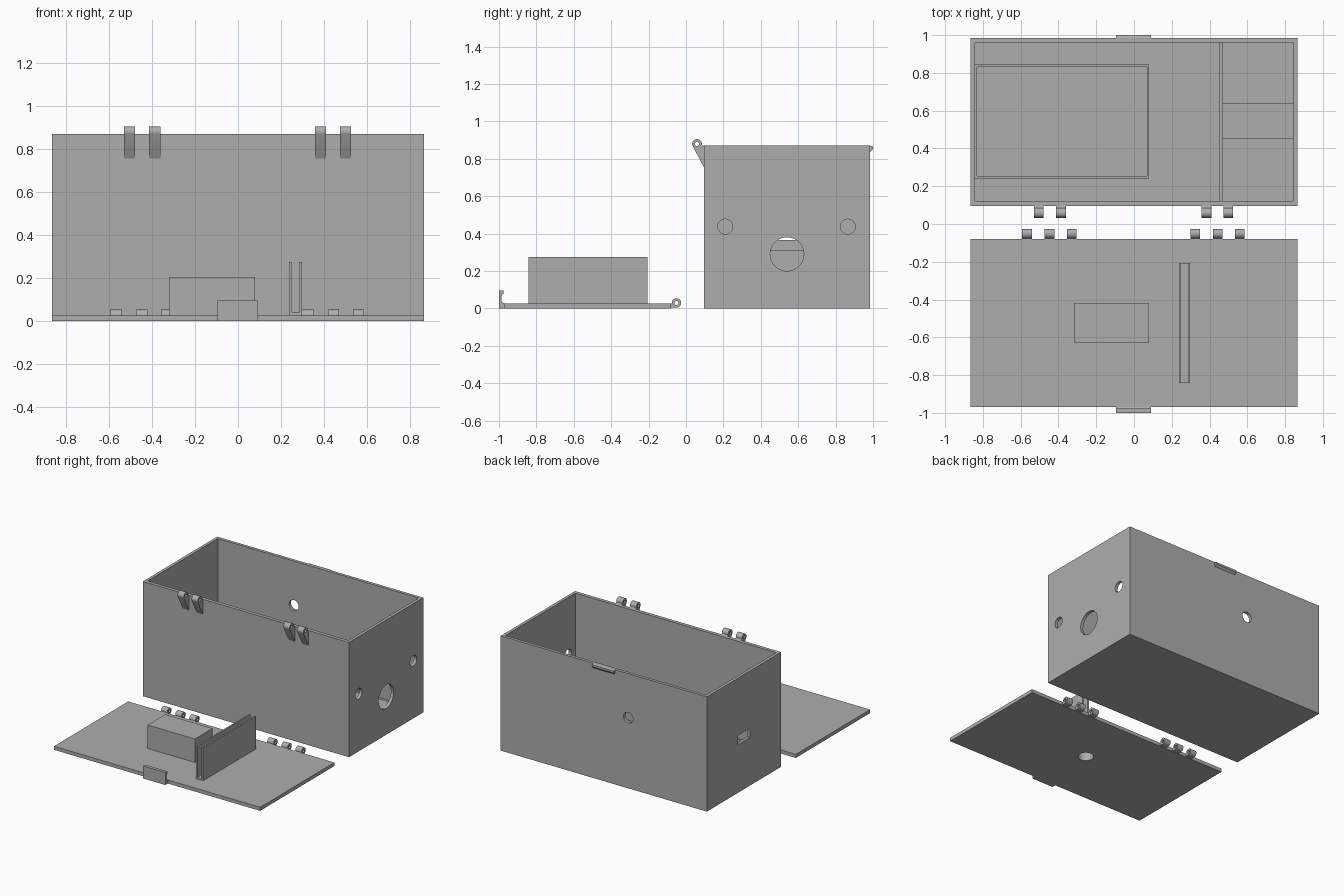
import bpy, bmesh, math
from mathutils import Matrix

if "Cube" in bpy.data.objects:
    bpy.data.objects.remove(bpy.data.objects["Cube"])

grey = bpy.data.materials.new("plain grey")
grey.diffuse_color = (0.42, 0.42, 0.42, 1)
grey.use_nodes = True
grey.node_tree.nodes["Principled BSDF"].inputs["Base Color"].default_value = grey.diffuse_color


def finish(name, bm):
    bmesh.ops.recalc_face_normals(bm, faces=bm.faces)
    me = bpy.data.meshes.new(name)
    bm.to_mesh(me)
    bm.free()
    me.materials.append(grey)
    ob = bpy.data.objects.new(name, me)
    bpy.context.collection.objects.link(ob)
    return ob


def box(name, x0, x1, y0, y1, z0, z1):
    bm = bmesh.new()
    bmesh.ops.create_cube(bm, size=1)
    for v in bm.verts:
        v.co = ((x0 + x1) / 2 + v.co.x * (x1 - x0),
                (y0 + y1) / 2 + v.co.y * (y1 - y0),
                (z0 + z1) / 2 + v.co.z * (z1 - z0))
    return finish(name, bm)


def cylinder(name, centre, r, length, axis):
    bm = bmesh.new()
    rot = {'X': Matrix.Rotation(math.pi / 2, 4, 'Y'),
           'Y': Matrix.Rotation(math.pi / 2, 4, 'X'),
           'Z': Matrix.Identity(4)}[axis]
    bmesh.ops.create_cone(bm, cap_ends=True, segments=40, radius1=r, radius2=r,
                          depth=length, matrix=Matrix.Translation(centre) @ rot)
    return finish(name, bm)


def extrude_x(name, yz, x0, x1):
    bm = bmesh.new()
    f = bm.faces.new([bm.verts.new((x0, y, z)) for y, z in yz])
    g = bmesh.ops.extrude_face_region(bm, geom=[f])
    for v in g['geom']:
        if isinstance(v, bmesh.types.BMVert):
            v.co.x = x1
    return finish(name, bm)


def cut(ob, *cutters):
    for c in cutters:
        m = ob.modifiers.new("cut", 'BOOLEAN')
        m.operation = 'DIFFERENCE'
        m.solver = 'EXACT'
        m.object = c
        dg = bpy.context.evaluated_depsgraph_get()
        me = bpy.data.meshes.new_from_object(ob.evaluated_get(dg))
        ob.modifiers.clear()
        ob.data = me
        bpy.data.objects.remove(c)
    return ob


def arc(cy, cz, r, a0, a1, n=20):
    return [(cy + r * math.cos(math.radians(a0 + (a1 - a0) * i / n)),
             cz + r * math.sin(math.radians(a0 + (a1 - a0) * i / n))) for i in range(n + 1)]


# open case with cable, screw and port holes
case = box("case", -0.865, 0.865, 0.095, 0.985, 0, 0.87)
cut(case,
    box("c", -0.842, 0.842, 0.122, 0.962, 0.025, 1.0),
    cylinder("c", (0.86, 0.54, 0.29), 0.09, 0.1, 'X'),
    cylinder("c", (0.86, 0.21, 0.437), 0.04, 0.1, 'X'),
    cylinder("c", (0.86, 0.865, 0.437), 0.04, 0.1, 'X'),
    cylinder("c", (-0.205, 0.98, 0.535), 0.04, 0.1, 'Y'),
    box("c", -0.9, -0.82, 0.47, 0.61, 0.365, 0.435))

# tray, divider and shelf inside the case
tray = box("inner_tray", -0.842, 0.08, 0.24, 0.845, 0.025, 0.2)
cut(tray, box("c", -0.83, 0.068, 0.253, 0.832, 0.026, 0.4))
box("divider", 0.45, 0.47, 0.122, 0.962, 0.025, 0.31)
box("shelf", 0.47, 0.842, 0.45, 0.64, 0.025, 0.2)

# catch on the back of the case
extrude_x("case_catch", [(0.985, 0.87), (1.0, 0.865), (1.0, 0.85), (0.985, 0.835)], -0.095, 0.09)

# case hinge knuckles
for i, x in enumerate((-0.53, -0.413, 0.358, 0.473)):
    prof = [(0.095, 0.755), (0.095, 0.868)] + arc(0.059, 0.879, 0.026, -10, 200)
    k = extrude_x(f"case_hinge_{i}", prof, x, x + 0.052)
    cut(k, cylinder("c", (x + 0.026, 0.059, 0.879), 0.011, 0.2, 'X'))

# lid, with a hole leading into the block on top
lid = box("lid", -0.865, 0.865, -0.97, -0.08, 0, 0.027)
cut(lid, cylinder("c", (0, -0.525, 0), 0.055, 0.2, 'Z'))
block = box("lid_block", -0.318, 0.08, -0.63, -0.418, 0.027, 0.205)
cut(block, cylinder("c", (0, -0.525, 0.05), 0.055, 0.2, 'Z'))

# upright slot holder on the lid
box("slot_base", 0.237, 0.297, -0.842, -0.207, 0.027, 0.041)
for i, x in enumerate((0.237, 0.285)):
    box(f"slot_plate_{i}", x, x + 0.012, -0.842, -0.207, 0.027, 0.275)

# lid hinge knuckles
for i, x in enumerate((-0.592, -0.473, -0.356, 0.298, 0.417, 0.534)):
    prof = [(-0.08, 0.027), (-0.08, 0.004)] + arc(-0.051, 0.029, 0.025, -90, 185)
    k = extrude_x(f"lid_hinge_{i}", prof, x, x + 0.052)
    cut(k, cylinder("c", (x + 0.026, -0.051, 0.029), 0.011, 0.2, 'X'))

# snap latch on the lid
extrude_x("lid_latch", [(-0.97, 0), (-1.0, 0), (-1.0, 0.095), (-0.976, 0.095), (-0.976, 0.078),
                        (-0.987, 0.065), (-0.987, 0.042), (-0.982, 0.031), (-0.97, 0.027)],
          -0.095, 0.09)

# smooth the round parts, keep corners sharp
for ob in bpy.context.collection.objects:
    ob.select_set(True)
    bpy.context.view_layer.objects.active = ob
bpy.ops.object.shade_smooth_by_angle(angle=math.radians(30))
